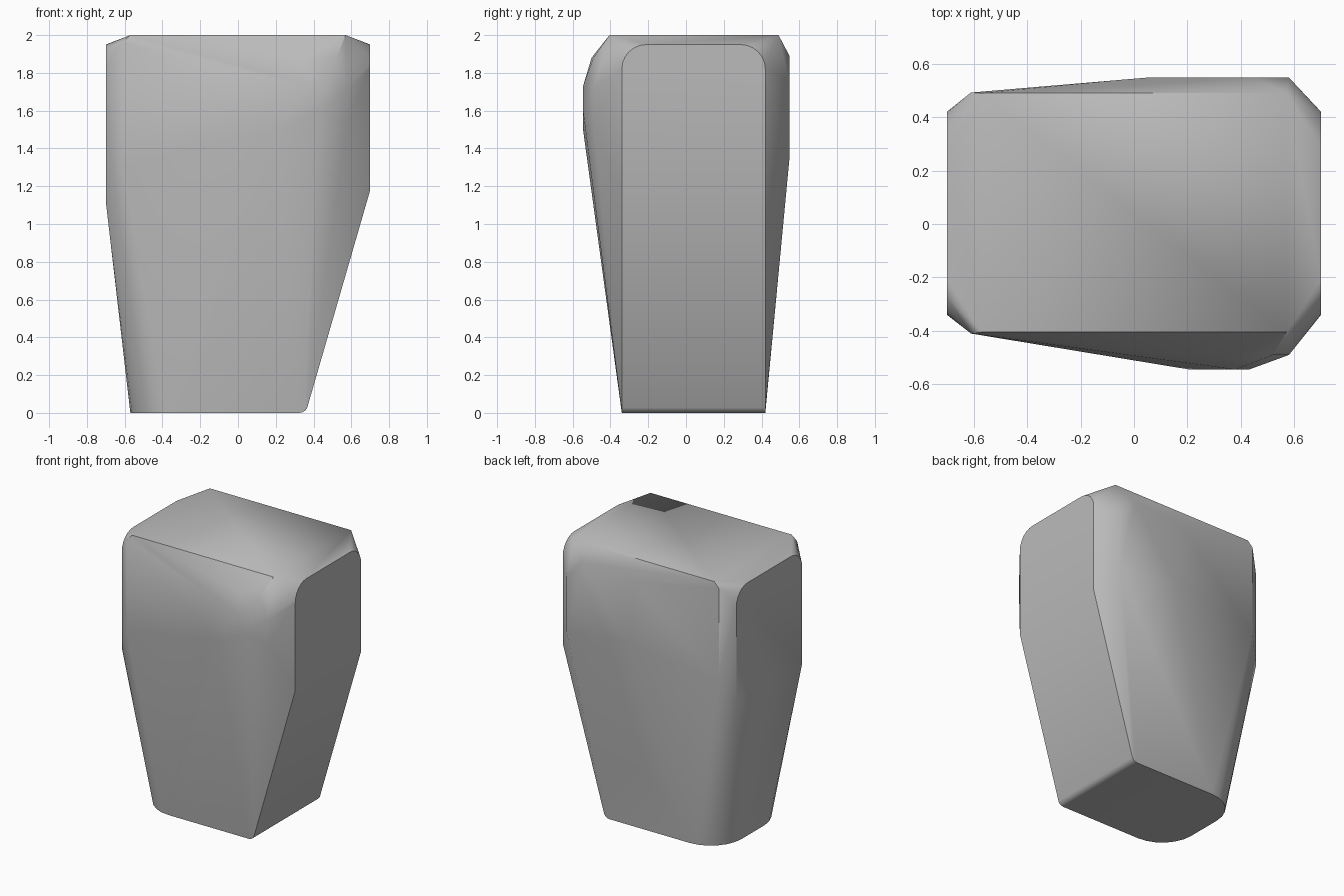
import bpy, bmesh, math

old = bpy.data.objects.get("Cube")
if old:
    bpy.data.objects.remove(old, do_unlink=True)

FRONT, BACK = -0.34, 0.42      # depth limits of the end faces and the foot


def arc(cu, cv, r, start, steps=6):
    """Quarter circle of points around (cu, cv), from the start angle."""
    return [(cu + r * math.cos(a), cv + r * math.sin(a))
            for a in (math.radians(start + 90 * i / steps) for i in range(steps + 1))]


points = []

# Flat end faces: rounded upper corners, straight sides down to the bend
for x, bend in ((0.7, 1.18), (-0.7, 1.12)):
    r = 0.13
    outline = arc(BACK - r, 1.95 - r, r, 0) + arc(FRONT + r, 1.95 - r, r, 90)
    outline += [(FRONT, bend), (BACK, bend)]
    points += [(x, y, z) for y, z in outline]

# Foot: broad round corners on one end, a small rolled edge on the other
r = 0.25
for x, y in arc(-0.57 + r, BACK - r, r, 90) + arc(-0.57 + r, FRONT + r, r, 180):
    points.append((x, y, 0))
for x, z in arc(0.325, 0.045, 0.045, 270, 4):
    points += [(x, FRONT, z), (x, BACK, z)]

# Top plate
points += [(x, y, 2) for x in (-0.57, 0.57) for y in (-0.405, 0.49)]

# Narrow chamfer lines beside the flat end
points += [(-0.61, y, z) for y in (-0.41, 0.492) for z in (1.3, 1.96)]

# Front bulge
points += [(0.21, -0.545, 1.5), (0.38, -0.545, 1.73), (0.43, -0.545, 1.6),
           (0.35, -0.5, 1.88), (0.52, -0.49, 1.88),
           (0.58, -0.49, 1.72), (0.58, -0.49, 1.55)]

# Back bulge
points += [(0.05, 0.548, 1.86), (0.45, 0.548, 1.89), (0.58, 0.548, 1.75),
           (0.58, 0.548, 1.35), (0.1, 0.548, 1.4)]

# Wrap the outlines in one tight skin
bm = bmesh.new()
for p in points:
    bm.verts.new(p)
hull = bmesh.ops.convex_hull(bm, input=bm.verts)
loose = {g for g in hull["geom_interior"] + hull["geom_unused"]
         if isinstance(g, bmesh.types.BMVert)}
bmesh.ops.delete(bm, geom=list(loose), context="VERTS")
bmesh.ops.dissolve_limit(bm, angle_limit=math.radians(0.5),
                         verts=bm.verts, edges=bm.edges)
bmesh.ops.recalc_face_normals(bm, faces=bm.faces)
mesh = bpy.data.meshes.new("stone_block")
bm.to_mesh(mesh)
bm.free()

block = bpy.data.objects.new("stone_block", mesh)
bpy.context.collection.objects.link(block)

# Plain grey stone
grey = bpy.data.materials.new("stone_grey")
grey.use_nodes = True
colour = (0.5, 0.5, 0.5, 1)
grey.diffuse_color = colour
grey.node_tree.nodes["Principled BSDF"].inputs["Base Color"].default_value = colour
mesh.materials.append(grey)

bpy.ops.object.select_all(action="DESELECT")
block.select_set(True)
bpy.context.view_layer.objects.active = block
bpy.ops.object.shade_smooth_by_angle(angle=math.radians(30))
